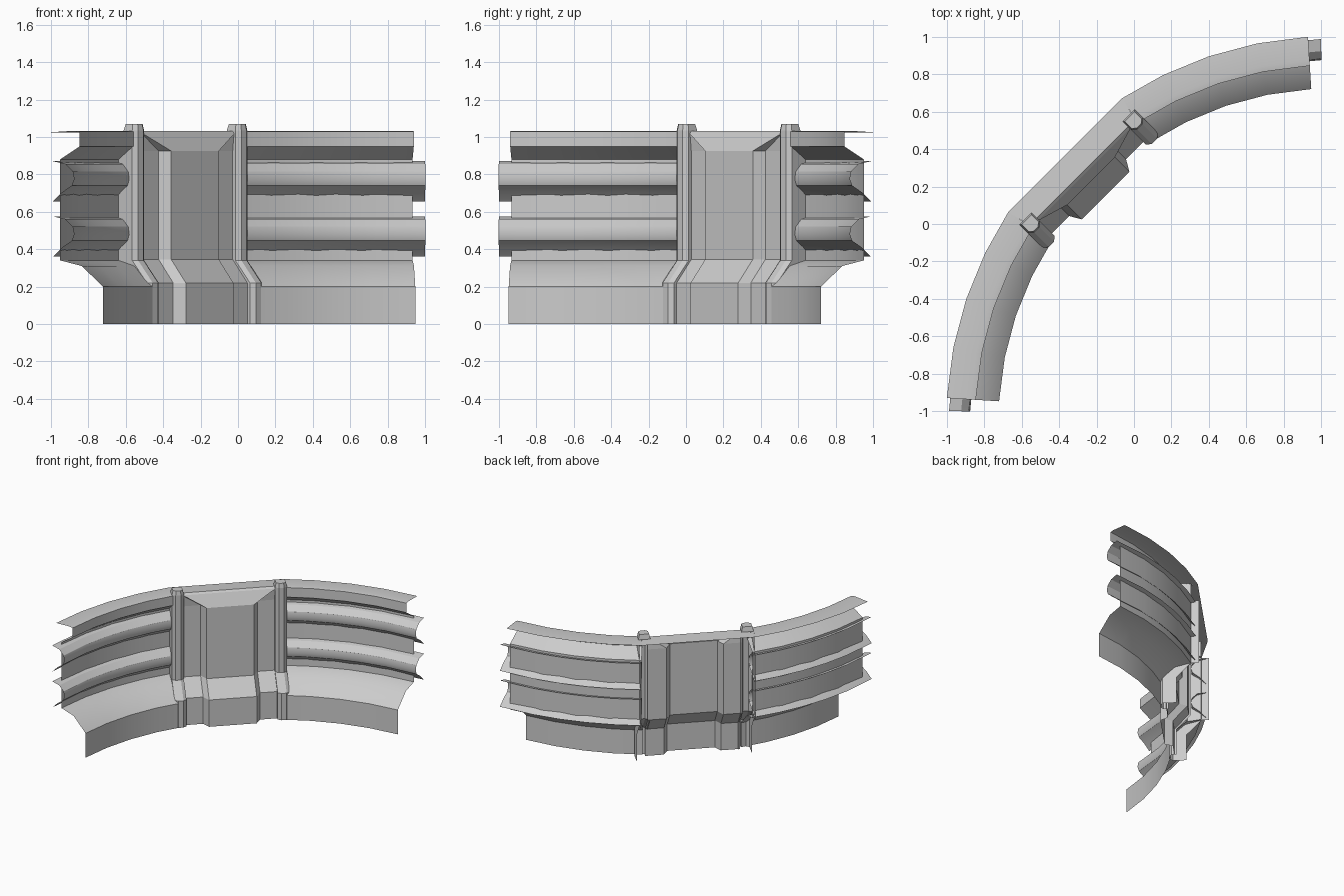
import bpy, math
from mathutils import Vector

if "Cube" in bpy.data.objects:
    bpy.data.objects.remove(bpy.data.objects["Cube"])

S = math.sqrt(0.5)
CV = 1.06 / S            # distance of the arc centre along the diagonal axis
SIDES = (-1, 1)


def place(u, v, z):
    """u runs along the straight section, v points to the inside of the bend."""
    return Vector(((u + v) * S, (u - v) * S, z))


def arc(a, r, z, side):
    a = math.radians(a)
    return place(side * r * math.sin(a), CV - r * math.cos(a), z)


def loft(name, rows, closed=False, cap=False, flip=False, smooth=False):
    """Skin a list of equal-length point rows."""
    n = len(rows[0])
    verts = [p for row in rows for p in row]
    faces = []
    for i in range(len(rows) - 1):
        for j in range(n if closed else n - 1):
            k = (j + 1) % n
            faces.append((i * n + j, i * n + k, (i + 1) * n + k, (i + 1) * n + j))
    if cap:
        faces.append(tuple(range(len(verts) - n, len(verts))))
    if flip:
        faces = [f[::-1] for f in faces]
    me = bpy.data.meshes.new(name)
    me.from_pydata(verts, [], faces)
    me.validate()
    ob = bpy.data.objects.new(name, me)
    bpy.context.collection.objects.link(ob)
    if smooth:
        bpy.ops.object.select_all(action='DESELECT')
        ob.select_set(True)
        bpy.context.view_layer.objects.active = ob
        bpy.ops.object.shade_smooth_by_angle(angle=math.radians(32))
    return ob


# profiles as (radius, height)
wall = [(1.785, 0), (1.785, 0.2), (1.90, 0.31), (2.015, 0.34), (2.015, 0.88),
        (1.91, 0.95), (1.91, 1.028), (1.94, 1.033), (2.065, 1.025)]
rail = [(2.05, 0.0), (2.00, 0.05), (1.95, 0.085), (1.937, 0.12),
        (1.945, 0.16), (1.985, 0.20), (2.05, 0.215)]
wall_angles = [12, 19, 26.4, 33.8, 41.4]
rail_angles = [12, 17.5, 23.5, 29.5, 35.5, 43.3]

# post outline and plate, as (u, v)
post = [(0.435, -0.47), (0.435, -0.365), (0.41, -0.345), (0.37, -0.345),
        (0.345, -0.365), (0.345, -0.40)]
head = [(0.435, -0.43), (0.435, -0.365), (0.41, -0.345), (0.37, -0.345),
        (0.345, -0.365), (0.345, -0.43)]

for s in SIDES:
    tag = "right" if s > 0 else "left"
    # curved wall shell
    loft("curved_wall_" + tag,
         [[arc(a, r, z, s) for r, z in wall] for a in wall_angles],
         flip=s < 0, smooth=True)
    # two half-round rails
    for i, z0 in enumerate((0.36, 0.655)):
        loft("rail_%s_%d" % (tag, i + 1),
             [[arc(a, r, z0 + z, s) for r, z in rail] for a in rail_angles],
             flip=s < 0, smooth=True)
    # post with kicked-out foot
    loft("post_" + tag,
         [[place(s * u, v + d, z) for u, v in post]
          for z, d in ((0, 0.11), (0.22, 0.11), (0.34, 0), (1.03, 0))],
         flip=s > 0)
    # post head
    loft("post_head_" + tag,
         [[place(s * (0.39 + (u - 0.39) * k), -0.385 + (v + 0.385) * k, z)
           for u, v in head] for z, k in ((1.0, 1), (1.035, 1), (1.07, 0.82))],
         closed=True, cap=True, flip=s > 0)
    # plate closing the wall end behind the post
    loft("end_plate_" + tag,
         [[place(s * 0.433, -0.53, z), place(s * 0.433, -0.46, z)]
          for z in (0.34, 0.88)], flip=s > 0)

# straight centre panel with raised middle and sloped top
base = [(-0.36, -0.385), (-0.215, -0.385), (-0.18, -0.325),
        (0.18, -0.325), (0.215, -0.385), (0.36, -0.385)]
rows = [[place(u, v + d, z) for u, v in base]
        for z, d in ((0, 0.11), (0.22, 0.11), (0.345, 0), (0.925, 0))]
rows.append([place(u, -0.375, 1.02)
             for u in (-0.36, -0.355, -0.35, 0.35, 0.355, 0.36)])
loft("centre_panel", rows)

# top deck over the centre panel
loft("centre_deck",
     [[place(-w, v, z), place(w, v, z)]
      for w, v, z in ((0.396, -0.375, 1.02), (0.40, -0.39, 1.033), (0.43, -0.52, 1.025))])
